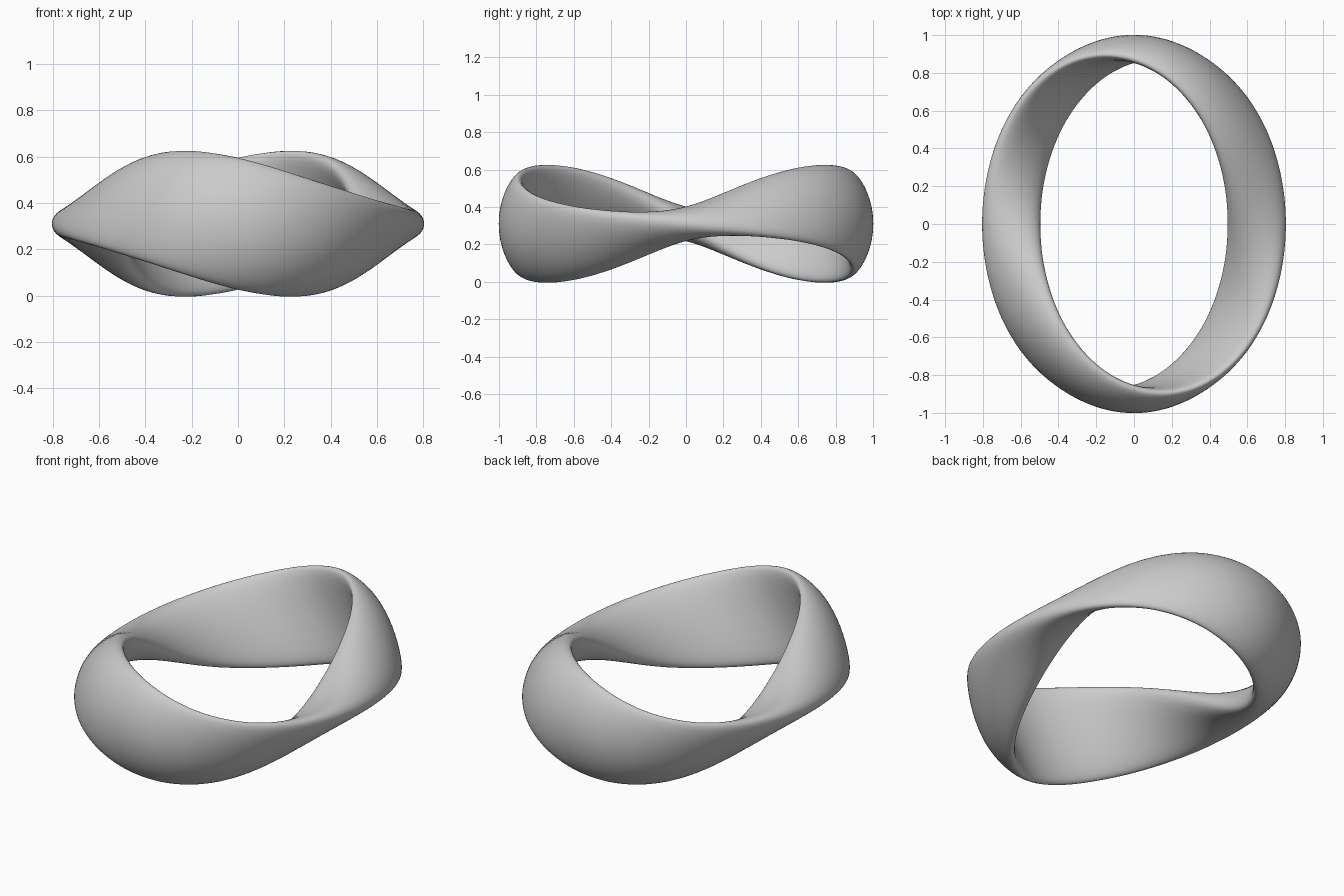
import bpy
import bmesh
from math import sin, cos, pi

cube = bpy.data.objects.get("Cube")
if cube:
    bpy.data.objects.remove(cube)

RING_STEPS, SECTION_STEPS = 160, 40
HALF_WIDTH, HALF_THICK = 0.237, 0.076   # oval section, for a ring of radius one
SCALE_X, SCALE_Y, SCALE_Z = 0.65, 0.912, 1.17
MID_HEIGHT = 0.31
WAVE = 0.098                            # rise and fall of the centre line
LEAN = 0.2                              # keeps sections square to the centre line
BOW = 0.055                             # bows the section outward at front and back


def band_point(t, s):
    """Point on the band: t runs round the ring, s round the section."""
    u = HALF_WIDTH * cos(s)
    v = HALF_THICK * sin(s) + BOW * sin(t) * (0.4 - cos(s) ** 2)
    # the section makes one full turn round the ring
    radius = 1 + u * cos(t) + v * sin(t)
    height = -u * sin(t) + v * cos(t)
    along = -LEAN * cos(2 * t) * height
    return (SCALE_X * (radius * cos(t) - along * sin(t)),
            SCALE_Y * (radius * sin(t) + along * cos(t)),
            MID_HEIGHT + SCALE_Z * height + WAVE * sin(2 * t))


# Twisted closed band
bm = bmesh.new()
rings = [[bm.verts.new(band_point(2 * pi * i / RING_STEPS, 2 * pi * j / SECTION_STEPS))
          for j in range(SECTION_STEPS)] for i in range(RING_STEPS)]
for i, ring in enumerate(rings):
    following = rings[(i + 1) % RING_STEPS]
    for j in range(SECTION_STEPS):
        k = (j + 1) % SECTION_STEPS
        face = bm.faces.new((ring[j], following[j], following[k], ring[k]))
        face.smooth = True
bmesh.ops.recalc_face_normals(bm, faces=bm.faces)

mesh = bpy.data.meshes.new("twisted_band")
bm.to_mesh(mesh)
bm.free()
band = bpy.data.objects.new("twisted_band", mesh)
bpy.context.collection.objects.link(band)

# Plain grey material
grey = bpy.data.materials.new("plain_grey")
grey.use_nodes = True
colour = (0.6, 0.6, 0.6, 1)
grey.diffuse_color = colour
grey.node_tree.nodes["Principled BSDF"].inputs["Base Color"].default_value = colour
mesh.materials.append(grey)
